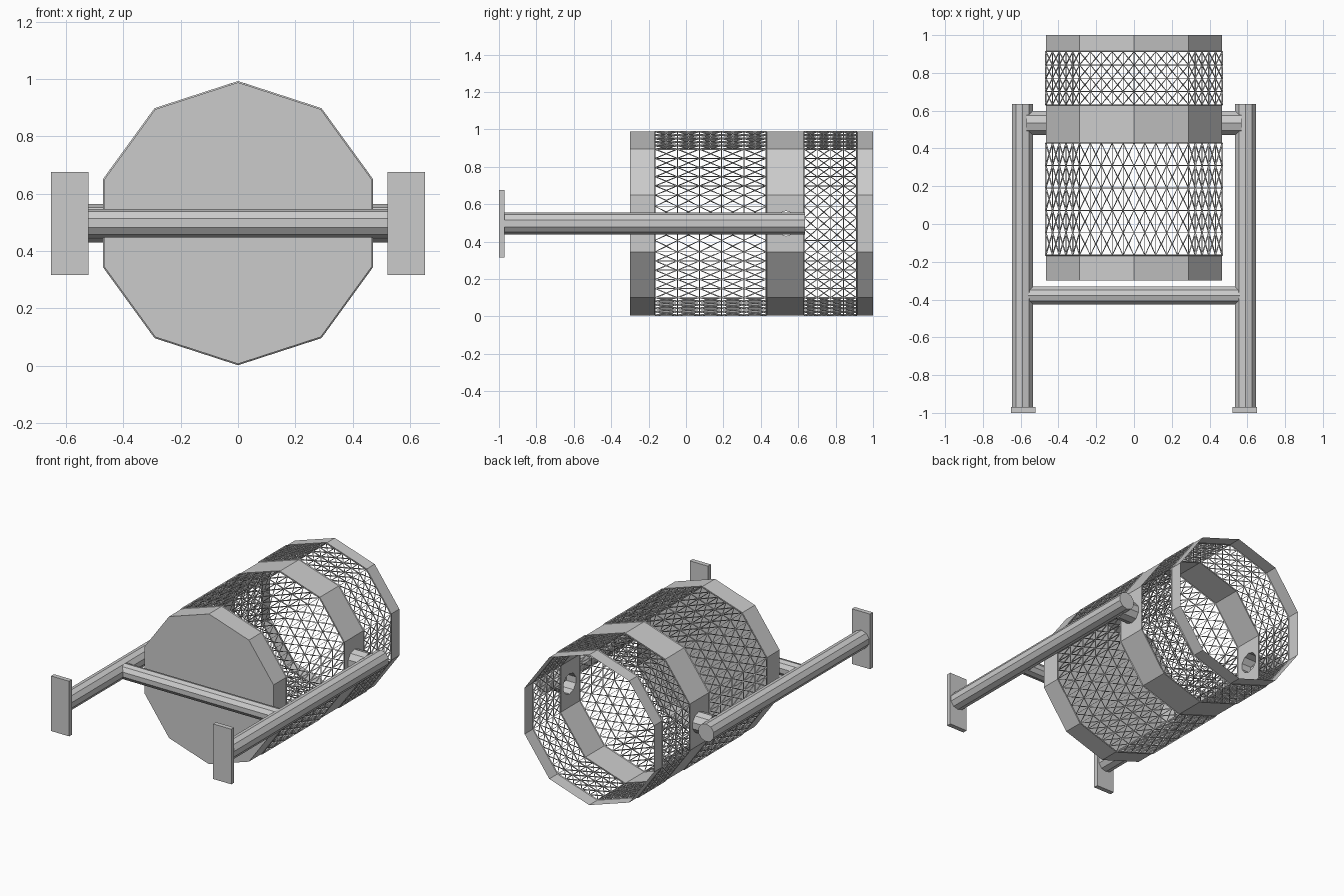
import bpy, bmesh
from math import sin, cos, tau
from mathutils import Vector

cube = bpy.data.objects.get("Cube")
if cube:
    bpy.data.objects.remove(cube, do_unlink=True)

SIDES = 10
AXIS_Z = 0.497
DRUM_R = 0.491
STUB_Y, STUB_R = 0.535, 0.067

steel = bpy.data.materials.new("grey steel")
steel.use_nodes = True
GREY = (0.6, 0.6, 0.6, 1)
steel.diffuse_color = GREY
steel.node_tree.nodes["Principled BSDF"].inputs["Base Color"].default_value = GREY


def finish(bm, name):
    mesh = bpy.data.meshes.new(name)
    bmesh.ops.remove_doubles(bm, verts=bm.verts, dist=0.0001)
    bmesh.ops.recalc_face_normals(bm, faces=bm.faces)
    bm.to_mesh(mesh)
    bm.free()
    mesh.materials.append(steel)
    obj = bpy.data.objects.new(name, mesh)
    bpy.context.collection.objects.link(obj)
    return obj


def ring(r, axis, offset, center=(0, 0, AXIS_Z)):
    """Ten-sided ring with a corner at the top, around the x or y axis."""
    pts = []
    for i in range(SIDES):
        a = tau * i / SIDES
        side, up = r * sin(a), r * cos(a)
        local = (offset, side, up) if axis == "x" else (side, offset, up)
        pts.append(Vector(local) + Vector(center))
    return pts


def prism(name, r, axis, start, end, center=(0, 0, AXIS_Z), caps=(True, True)):
    bm = bmesh.new()
    loops = [[bm.verts.new(p) for p in ring(r, axis, o, center)] for o in (start, end)]
    for i in range(SIDES):
        j = (i + 1) % SIDES
        bm.faces.new((loops[0][i], loops[0][j], loops[1][j], loops[1][i]))
    for loop, capped in zip(loops, caps):
        if capped:
            bm.faces.new(loop)
    return finish(bm, name)


def box(name, lo, hi):
    bm = bmesh.new()
    bmesh.ops.create_cube(bm, size=1)
    lo, hi = Vector(lo), Vector(hi)
    for v in bm.verts:
        v.co = (lo + hi) / 2 + v.co * (hi - lo)
    return finish(bm, name)


def wire_mesh(name, start, end, rows, cols=5):
    """Drum section of crossed wires on a grid."""
    bm = bmesh.new()
    corners = ring(DRUM_R, "y", 0)
    rim = [corners[i].lerp(corners[(i + 1) % SIDES], c / cols)
           for i in range(SIDES) for c in range(cols)]
    grid = [[bm.verts.new(p + Vector((0, start + (end - start) * k / rows, 0)))
             for p in rim] for k in range(rows + 1)]
    n = len(rim)
    for a, b in zip(grid, grid[1:]):
        for i in range(n):
            j = (i + 1) % n
            bm.faces.new((a[i], a[j], b[j], b[i]))
    bmesh.ops.poke(bm, faces=bm.faces)
    obj = finish(bm, name)
    wire = obj.modifiers.new("wires", "WIREFRAME")
    wire.thickness = 0.009
    wire.use_even_offset = False
    wire.use_boundary = True
    return obj


def pierced_band(name, start, end):
    """Solid drum band with a round hole in each upright side panel."""
    bm = bmesh.new()
    a, b = ring(DRUM_R, "y", start), ring(DRUM_R, "y", end)
    for i in range(SIDES):
        j = (i + 1) % SIDES
        quad = [bm.verts.new(p) for p in (a[i], a[j], b[j], b[i])]
        if abs(a[i].x - a[j].x) > 0.001:
            bm.faces.new(quad)
            continue
        hole = [bm.verts.new(p) for p in ring(STUB_R, "x", a[i].x, (0, STUB_Y, AXIS_Z))]
        edges = [bm.edges.new((loop[k - 1], loop[k]))
                 for loop in (quad, hole) for k in range(len(loop))]
        bmesh.ops.triangle_fill(bm, edges=edges, use_beauty=True,
                                normal=Vector((1, 0, 0)))
    return finish(bm, name)


# Drum: closed front, mesh sections between solid bands, open back
prism("front_band_and_end_plate", DRUM_R, "y", -0.3, -0.165, caps=(True, False))
wire_mesh("front_mesh", -0.165, 0.428, 5)
pierced_band("middle_band", 0.428, 0.632)
wire_mesh("back_mesh", 0.632, 0.912, 4)
prism("back_band", DRUM_R, "y", 0.912, 1.0, caps=(False, False))

# Carrying frame: arms, pivot tubes, mounting plates and crossbar
for side, s in (("left", 1), ("right", -1)):
    prism(side + "_arm", 0.058, "y", -0.97, 0.635, (s * 0.59, 0, AXIS_Z))
    prism(side + "_pivot_tube", STUB_R, "x", s * DRUM_R * cos(tau / 20), s * 0.57,
          (0, STUB_Y, AXIS_Z), caps=(False, False))
    xs = sorted((s * 0.521, s * 0.652))
    box(side + "_mounting_plate", (xs[0], -1.0, 0.316), (xs[1], -0.97, 0.676))
prism("crossbar", 0.05, "x", -0.56, 0.56, (0, -0.378, AXIS_Z))
